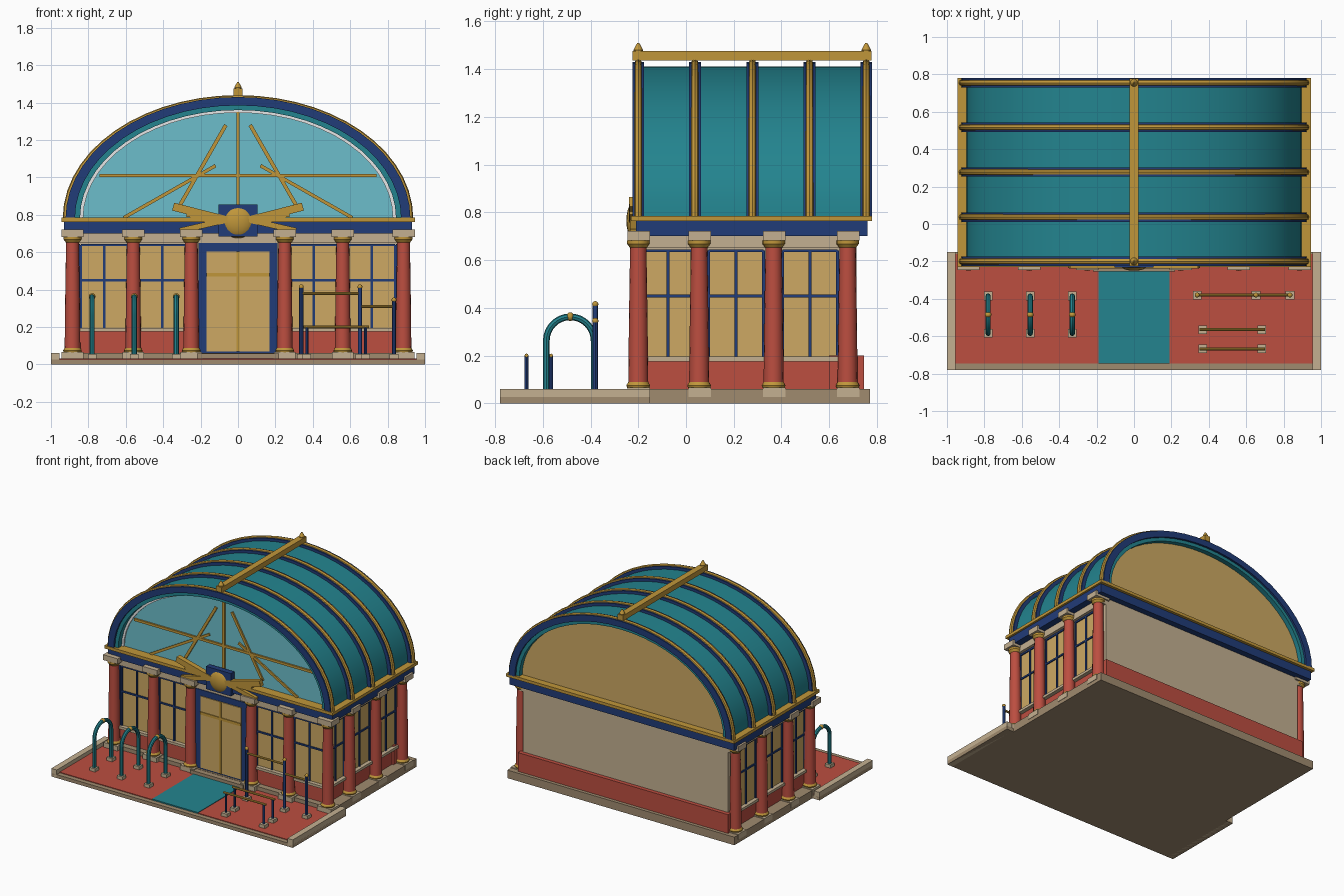
import bpy, bmesh
from math import sin, cos, pi, atan2, hypot
from mathutils import Matrix, Vector

cube = bpy.data.objects.get("Cube")
if cube:
    bpy.data.objects.remove(cube)


def material(name, hexa):
    srgb = [int(hexa[i:i + 2], 16) / 255 for i in (0, 2, 4)]
    col = [c / 12.92 if c < 0.04 else ((c + 0.055) / 1.055) ** 2.4 for c in srgb] + [1]
    m = bpy.data.materials.new(name)
    m.use_nodes = True
    m.diffuse_color = col
    m.node_tree.nodes["Principled BSDF"].inputs["Base Color"].default_value = col
    return m


RED = material("brick red", "BC4E40")
TEAL = material("teal", "23848F")
BLUE = material("navy blue", "213C78")
GOLD = material("gold", "C0963A")
CREAM = material("warm window", "CDA963")
STONE = material("light stone", "C4B091")
DARK = material("dark stone", "A08B6F")
GLASS = material("pale blue glass", "6CBECB")
WHITE = material("white", "FAFAFA")
made = []


def finish(name, bm, mat):
    bmesh.ops.recalc_face_normals(bm, faces=bm.faces)
    me = bpy.data.meshes.new(name)
    bm.to_mesh(me)
    bm.free()
    me.materials.append(mat)
    ob = bpy.data.objects.new(name, me)
    bpy.context.collection.objects.link(ob)
    made.append(ob)
    return ob


def box(name, x0, x1, y0, y1, z0, z1, mat, turn=0):
    bm = bmesh.new()
    size = Matrix.Diagonal((abs(x1 - x0), abs(y1 - y0), z1 - z0, 1))
    mid = Matrix.Translation(((x0 + x1) / 2, (y0 + y1) / 2, (z0 + z1) / 2))
    bmesh.ops.create_cube(bm, size=1, matrix=mid @ Matrix.Rotation(turn, 4, 'Y') @ size)
    return finish(name, bm, mat)


def bar(name, a, b, y0, y1, w, mat):
    """Flat bar between two (x, z) points."""
    mx, mz, l = (a[0] + b[0]) / 2, (a[1] + b[1]) / 2, hypot(b[0] - a[0], b[1] - a[1])
    box(name, mx - l / 2, mx + l / 2, y0, y1, mz - w / 2, mz + w / 2, mat,
        -atan2(b[1] - a[1], b[0] - a[0]))


def lathe(name, x, y, profile, mat, seg=16):
    """Upright turned part from (radius, z) points."""
    bm = bmesh.new()
    rings = [[bm.verts.new((x + r * cos(2 * pi * i / seg), y + r * sin(2 * pi * i / seg), z))
              for i in range(seg)] for r, z in profile]
    for lo, hi in zip(rings, rings[1:]):
        for i in range(seg):
            j = (i + 1) % seg
            bm.faces.new((lo[i], lo[j], hi[j], hi[i]))
    bm.faces.new(rings[0])
    bm.faces.new(rings[-1])
    finish(name, bm, mat)


def ball(name, loc, scale, mat):
    bm = bmesh.new()
    bmesh.ops.create_uvsphere(bm, u_segments=20, v_segments=12, radius=1,
                              matrix=Matrix.Translation(loc) @ Matrix.Diagonal((*scale, 1)))
    finish(name, bm, mat)


def tube(name, pts, r, mat):
    cu = bpy.data.curves.new(name, 'CURVE')
    cu.dimensions = '3D'
    cu.bevel_depth, cu.bevel_resolution, cu.use_fill_caps = r, 2, True
    sp = cu.splines.new('POLY')
    sp.points.add(len(pts) - 1)
    for p, co in zip(sp.points, pts):
        p.co = (*co, 1)
    tmp = bpy.data.objects.new(name, cu)
    bm = bmesh.new()
    bm.from_mesh(tmp.to_mesh())
    tmp.to_mesh_clear()
    bpy.data.objects.remove(tmp)
    bpy.data.curves.remove(cu)
    finish(name, bm, mat)


SPRING, SEG = 0.78, 28


def arc(rx, rz, y):
    return [(rx * cos(pi * i / SEG), y, SPRING + rz * sin(pi * i / SEG)) for i in range(SEG + 1)]


def arch(name, outer, inner, y0, y1, mat):
    """Half-elliptical band, or a filled panel when inner is None."""
    bm = bmesh.new()
    rows = [[bm.verts.new(p) for p in arc(*outer, y)] for y in (y0, y1)]
    if inner is None:
        for row in rows:
            bm.faces.new(row)
        bm.faces.new((rows[0][0], rows[0][-1], rows[1][-1], rows[1][0]))
    else:
        rows += [[bm.verts.new(p) for p in arc(*inner, y)] for y in (y1, y0)]
    n = len(rows)
    for k in range(n if n > 2 else 1):
        a, b = rows[k], rows[(k + 1) % n]
        for i in range(SEG):
            bm.faces.new((a[i], a[i + 1], b[i + 1], b[i]))
    if n > 2:
        bm.faces.new([r[0] for r in rows])
        bm.faces.new([r[-1] for r in rows])
    finish(name, bm, mat)


# Forecourt and plinth
box("forecourt_slab", -1, 1, -0.78, -0.15, 0, 0.026, DARK)
box("forecourt_paving", -0.955, 0.955, -0.745, -0.16, 0.02, 0.031, RED)
box("entrance_carpet", -0.19, 0.19, -0.745, -0.24, 0.02, 0.035, TEAL)
for s in (-1, 1):
    box("side_curb", s * 0.955, s, -0.78, -0.15, 0, 0.06, STONE)
box("plinth", -0.94, 0.94, -0.215, 0.77, 0, 0.06, DARK)
box("door_step", -0.22, 0.22, -0.255, -0.2, 0.02, 0.058, DARK)

# Walls
box("wall_core", -0.85, 0.85, -0.165, 0.715, 0.05, 0.72, STONE)
box("lower_wall", -0.856, 0.856, -0.171, 0.72, 0.05, 0.18, RED)
box("rear_lower_wall", -0.87, 0.87, 0.6, 0.745, 0.05, 0.2, RED)
box("cornice", -0.93, 0.93, -0.21, 0.76, 0.7, 0.765, BLUE)
box("eaves_trim", -0.945, 0.945, -0.23, 0.78, 0.763, 0.785, GOLD)


def wall_box(name, side, u0, u1, z0, z1, out, mat):
    """Plate on the front wall (side 0) or on a side wall (-1 or 1)."""
    if side == 0:
        box(name, u0, u1, -0.165 - out, -0.16, z0, z1, mat)
    else:
        box(name, side * 0.845, side * (0.85 + out), u0, u1, z0, z1, mat)


def window(side, u0, u1):
    mid, t = (u0 + u1) / 2, 0.006
    wall_box("window_pane", side, u0, u1, 0.19, 0.64, 0.006, CREAM)
    for u in (u0, mid, u1):
        wall_box("window_mullion", side, u - t, u + t, 0.19, 0.64, 0.014, BLUE)
    for z in (0.45, 0.639):
        wall_box("window_rail", side, u0, u1, z - t, z + t, 0.014, BLUE)
    wall_box("window_sill", side, u0 - 0.015, u1 + 0.015, 0.176, 0.195, 0.035, STONE)


for s in (-1, 1):
    for c in (0.405, 0.715):
        window(0, s * c - 0.125, s * c + 0.125)
    for c, w in ((-0.075, 0.1), (0.21, 0.115), (0.52, 0.115)):
        window(s, c - w, c + w)
    wall_box("side_frieze", s, -0.19, 0.715, 0.65, 0.7, 0.03, STONE)
wall_box("front_frieze", 0, -0.88, 0.88, 0.65, 0.7, 0.03, STONE)

# Columns
spots = [(s * x, -0.2) for s in (-1, 1) for x in (0.25, 0.56, 0.885)]
spots += [(s * 0.885, y) for s in (-1, 1) for y in (0.055, 0.367, 0.677)]
for x, y in spots:
    box("column_pedestal", x - 0.058, x + 0.058, y - 0.045, y + 0.05, 0.026, 0.066, STONE)
    lathe("column_base", x, y, [(0.046, 0.064), (0.05, 0.075), (0.041, 0.09)], GOLD)
    lathe("column_shaft", x, y, [(0.042, 0.08), (0.039, 0.35), (0.034, 0.67)], RED)
    lathe("column_collar", x, y, [(0.035, 0.652), (0.047, 0.668), (0.047, 0.682)], GOLD)
    box("column_capital", x - 0.06, x + 0.06, y - 0.045, y + 0.05, 0.682, 0.722, STONE)

# Door
box("door_frame", -0.21, 0.21, -0.2, -0.16, 0.055, 0.65, BLUE)
box("door_panel", -0.168, 0.168, -0.206, -0.19, 0.07, 0.605, CREAM)
box("door_centre_bar", -0.009, 0.009, -0.212, -0.19, 0.07, 0.605, GOLD)
box("door_cross_bar", -0.168, 0.168, -0.212, -0.19, 0.47, 0.49, GOLD)

# Barrel roof
arch("roof_shell", (0.895, 0.63), (0.845, 0.58), -0.21, 0.765, TEAL)
for y in (-0.2, 0.037, 0.278, 0.517, 0.755):
    arch("roof_rib", (0.922, 0.65), (0.872, 0.605), y - 0.025, y + 0.025, BLUE)
    tube("rib_pipe", arc(0.92, 0.643, y), 0.017, GOLD)
box("roof_ridge", -0.023, 0.023, -0.225, 0.777, 1.435, 1.475, GOLD)
for y in (-0.2, 0.755):
    lathe("ridge_finial", 0, y, [(0.018, 1.47), (0.02, 1.48), (0.014, 1.492), (0.004, 1.51)], GOLD)
arch("front_glass", (0.847, 0.582), None, -0.16, -0.15, GLASS)
arch("glass_edge", (0.848, 0.583), (0.828, 0.566), -0.17, -0.155, WHITE)
arch("rear_gable", (0.847, 0.582), None, 0.715, 0.73, CREAM)

# Gable glazing bars
bar("gable_cross_bar", (-0.74, 1.01), (0.74, 1.01), -0.172, -0.155, 0.018, GOLD)
bar("gable_post", (0, 0.78), (0, 1.35), -0.174, -0.155, 0.018, GOLD)
for s in (-1, 1):
    bar("steep_bar", (s * 0.065, 1.28), (s * 0.32, 0.835), -0.171, -0.155, 0.02, GOLD)
    bar("shallow_bar", (s * 0.12, 1.063), (s * 0.61, 0.785), -0.17, -0.155, 0.018, GOLD)

# Winged globe above the door
box("globe_plate", -0.103, 0.103, -0.232, -0.19, 0.685, 0.855, BLUE)
ball("globe", (0, -0.205, 0.765), (0.09, 0.045, 0.09), GOLD)
for s in (-1, 1):
    for i, (a, b) in enumerate((((0.05, 0.775), (0.345, 0.85)), ((0.05, 0.77), (0.275, 0.805)),
                                ((0.05, 0.775), (0.31, 0.715)))):
        bar("wing_feather", (s * a[0], a[1]), (s * b[0], b[1]), -0.238 + i * 0.002, -0.2, 0.03, GOLD)
    bar("feather_tip", (s * 0.18, 0.79), (s * 0.35, 0.833), -0.236, -0.2, 0.02, GOLD)


# Bicycle hoops
def foot(x, y):
    box("post_foot", x - 0.023, x + 0.023, y - 0.023, y + 0.023, 0.028, 0.055, STONE)


for x in (-0.78, -0.555, -0.33):
    hoop = [(x, -0.485 + 0.1 * cos(pi * i / 16), 0.262 + 0.1 * sin(pi * i / 16)) for i in range(17)]
    tube("bicycle_hoop", [(x, -0.385, 0.03)] + hoop + [(x, -0.585, 0.03)], 0.014, TEAL)
    ball("hoop_bead", (x, -0.485, 0.363), (0.018, 0.016, 0.018), GOLD)
    for y in (-0.385, -0.585):
        foot(x, y)

# Barrier posts and rails
for x, y, top in ((0.338, -0.38, 0.415), (0.652, -0.38, 0.415), (0.834, -0.38, 0.345),
                  (0.368, -0.565, 0.2), (0.682, -0.565, 0.2),
                  (0.368, -0.668, 0.2), (0.682, -0.668, 0.2)):
    foot(x, y)
    r = 0.011 if top > 0.3 else 0.008
    lathe("barrier_post", x, y, [(r, 0.03), (r, top)], BLUE, 12)
    if top > 0.3:
        ball("post_knob", (x, y, top), (0.013, 0.013, 0.013), GOLD)
for x0, x1, y, z in ((0.338, 0.652, -0.38, 0.38), (0.652, 0.834, -0.38, 0.31),
                     (0.35, 0.7, -0.565, 0.2), (0.35, 0.7, -0.668, 0.2)):
    tube("barrier_rail", [(x0, y, z), (x1, y, z)], 0.008, GOLD)

# Smooth shading on round parts, sharp edges kept
bpy.ops.object.select_all(action='DESELECT')
for ob in made:
    ob.select_set(True)
bpy.context.view_layer.objects.active = made[0]
bpy.ops.object.shade_smooth_by_angle()
